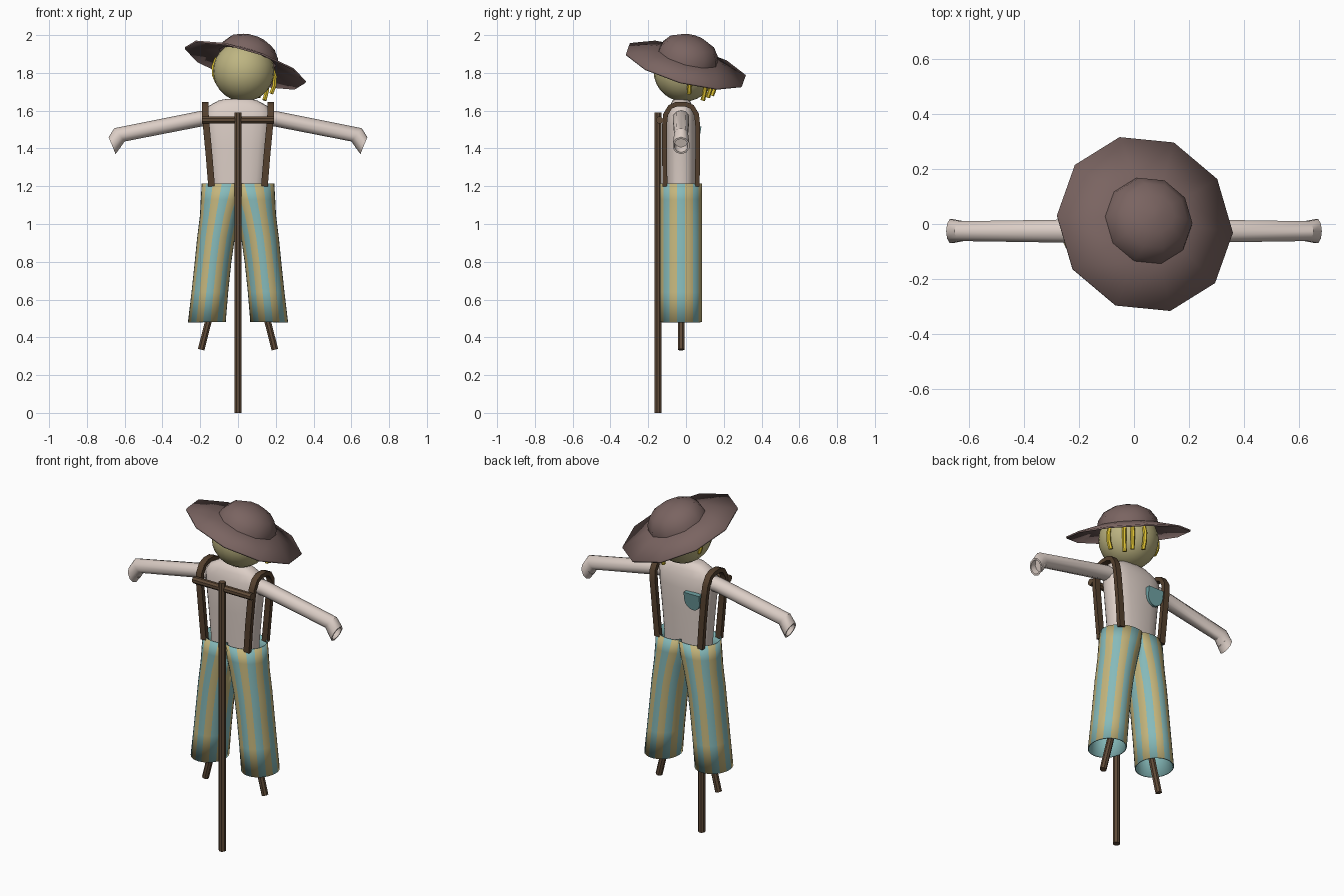
import bpy, bmesh, math
from mathutils import Vector, Matrix

if "Cube" in bpy.data.objects:
    bpy.data.objects.remove(bpy.data.objects["Cube"])

MID = -0.026  # depth of the body's middle plane


def material(name, r, g, b):
    lin = [((c / 255 + 0.055) / 1.055) ** 2.4 for c in (r, g, b)] + [1]
    m = bpy.data.materials.new(name)
    m.use_nodes = True
    m.diffuse_color = lin
    m.node_tree.nodes["Principled BSDF"].inputs["Base Color"].default_value = lin
    return m


felt = material("brown_felt", 122, 100, 97)
sack = material("sackcloth", 190, 181, 130)
linen = material("pale_linen", 220, 206, 198)
teal = material("teal_cloth", 134, 186, 186)
tan = material("tan_cloth", 196, 181, 124)
wood = material("wood", 96, 75, 56)
leather = material("leather", 84, 64, 46)
straw = material("straw", 222, 194, 50)
patch = material("pocket_teal", 112, 162, 164)


def finish(name, bm, mats, angle=35):
    bmesh.ops.recalc_face_normals(bm, faces=bm.faces)
    mesh = bpy.data.meshes.new(name)
    bm.to_mesh(mesh)
    bm.free()
    for m in mats:
        mesh.materials.append(m)
    ob = bpy.data.objects.new(name, mesh)
    bpy.context.collection.objects.link(ob)
    bpy.ops.object.select_all(action='DESELECT')
    ob.select_set(True)
    bpy.context.view_layer.objects.active = ob
    bpy.ops.object.shade_smooth_by_angle(angle=math.radians(angle))
    return ob


def loft(rings, cap_start=True, cap_end=True, rule=None):
    """Skin a list of point rings; rule(i) gives the material of column i."""
    bm = bmesh.new()
    vs = [[bm.verts.new(p) for p in ring] for ring in rings]
    n = len(rings[0])
    for a, b in zip(vs, vs[1:]):
        for i in range(n):
            j = (i + 1) % n
            f = bm.faces.new((a[i], a[j], b[j], b[i]))
            if rule:
                f.material_index = rule(i)
    if cap_start:
        bm.faces.new(vs[0][::-1])
    if cap_end:
        bm.faces.new(vs[-1])
    return bm


def oval(centre, u, v, n, power=1.0, phase=0.0):
    pts = []
    for i in range(n):
        t = math.tau * i / n + phase
        c, s = math.cos(t), math.sin(t)
        c = math.copysign(abs(c) ** power, c)
        s = math.copysign(abs(s) ** power, s)
        pts.append(Vector(centre) + Vector(u) * c + Vector(v) * s)
    return pts


def sweep(name, path, a, b, sides, mat, ref=(1, 0, 0)):
    """Sweep an oval (or a bar, with 4 sides) along a path."""
    path = [Vector(p) for p in path]
    rings = []
    for i, p in enumerate(path):
        t = (path[min(i + 1, len(path) - 1)] - path[max(i - 1, 0)]).normalized()
        v = t.cross(Vector(ref)).normalized()
        u = v.cross(t)
        rings.append(oval(p, u * a, v * b, sides, phase=math.pi / sides))
    return finish(name, loft(rings), [mat], 40)


# Support pole and crossbar
sweep("support_pole", [(0, -0.147, 0), (0, -0.147, 1.59)], 0.02, 0.02, 8, wood)
sweep("crossbar", [(-0.19, -0.14, 1.55), (0.19, -0.14, 1.55)], 0.02, 0.02, 8, wood, (0, 1, 0))

# Shirt body: height, half width, half depth
body = [(1.12, .14, .075), (1.22, .143, .078), (1.4, .16, .082), (1.52, .174, .082),
        (1.585, .18, .075), (1.625, .155, .06), (1.655, .1, .045), (1.662, .06, .03)]
finish("shirt_body", loft([oval((0, MID, z), (rx, 0, 0), (0, ry, 0), 20, 0.75)
                           for z, rx, ry in body]), [linen], 50)

# Sleeves, trousers, leg sticks and braces on both sides
sleeve = [((.1, 1.61), (.1, 1.525), .046), ((.2, 1.598), (.2, 1.515), .045),
          ((.655, 1.507), (.6, 1.437), .038), ((.685, 1.46), (.648, 1.37), .046)]
leg = [(1.215, .06, .132), (1.13, .078, .119), (1.05, .095, .106), (.93, .116, .1),
       (.8, .132, .097), (.64, .149, .097), (.48, .165, .1)]
strap = [(.14, .085, 1.2), (.153, .088, 1.36), (.168, .088, 1.52), (.173, .082, 1.58),
         (.173, .058, 1.62), (.173, .025, 1.634)]

for side, s in (("left", 1), ("right", -1)):
    rings = []
    for top, low, ry in sleeve:
        t, l = (Vector((s * p[0], MID, p[1])) for p in (top, low))
        rings.append(oval((t + l) / 2, (t - l) / 2, (0, ry, 0), 10))
    # hollow cuff at the end of the sleeve
    mid = sum(rings[-1], Vector()) / 10
    lip = [mid + (p - mid) * 0.8 for p in rings[-1]]
    rings += [lip, [p + Vector((-s * 0.03, 0, 0.025)) for p in lip]]
    finish(side + "_sleeve", loft(rings), [linen], 40)

    # striped trouser leg, flattened against the middle seam
    rings = []
    for z, cx, rx in leg:
        ring = oval((cx, MID, z), (rx, 0, 0), (0, 0.112, 0), 32)
        rings.append([Vector((s * max(p.x, 0), p.y, p.z)) for p in ring])
    bm = loft(rings, False, False, lambda i: 1 - ((i + 1) // 2) % 2)
    seam = [f for f in bm.faces if all(abs(v.co.x) < 1e-4 for v in f.verts)]
    bmesh.ops.delete(bm, geom=seam, context='FACES')
    trouser = finish(side + "_trouser_leg", bm, [tan, teal, teal], 50)
    lining = trouser.modifiers.new("lining", 'SOLIDIFY')
    lining.thickness = 0.006
    lining.offset = -1
    lining.material_offset = 1
    lining.material_offset_rim = 1

    sweep(side + "_leg_stick", [(s * .09, MID, .75), (s * .195, MID, .335)],
          0.019, 0.019, 8, wood)

    half = [(s * x, MID - y, z) for x, y, z in strap]
    other = [(x, 2 * MID - y, z) for x, y, z in reversed(half)]
    sweep(side + "_brace", half + other, 0.025, 0.018, 4, leather)

# Chest pocket: flat top, round bottom, leaning out at the top
bm = bmesh.new()
outline = [(-.05, .045), (.05, .045)] + [
    (.05 * math.cos(a), -.055 * math.sin(a)) for a in
    [math.pi * k / 8 for k in range(9)]]
back, front = [], []
for x, z in outline:
    y = 0.066 + 0.16 * (z + 0.05)
    back.append(bm.verts.new((x - .09, 0.05, z + 1.47)))
    front.append(bm.verts.new((x - .09, y, z + 1.47)))
bm.faces.new(front)
for i in range(len(front)):
    j = (i + 1) % len(front)
    bm.faces.new((front[i], front[j], back[j], back[i]))
finish("chest_pocket", bm, [patch], 30)

# Head
HEAD = Vector((0.03, -0.01, 1.81))
bm = bmesh.new()
bmesh.ops.create_uvsphere(bm, u_segments=24, v_segments=14, radius=0.162,
                          matrix=Matrix.Translation(HEAD))
finish("head", bm, [sack], 60)

# Straw hair hanging below the hat: angle, top and bottom heights
for k, (deg, top, low) in enumerate([(10, 1.83, 1.69), (42, 1.82, 1.655), (58, 1.82, 1.67),
                                     (82, 1.83, 1.68), (162, 1.88, 1.75)]):
    a = math.radians(deg)
    out = Vector((math.cos(a), math.sin(a), 0))
    path = []
    for t, r in ((0, .15), (.35, .168), (.7, .165), (1, .148)):
        p = HEAD + out * r
        p.z = top + (low - top) * t
        path.append(p)
    sweep(f"straw_hair_{k + 1}", path, 0.012, 0.012, 6, straw)

# Hat: a ten-sided lathe of brim and crown, tipped over
profile = [(.335, 0), (.165, .045), (.158, .075), (.125, .12), (.07, .147), (.015, .156)]
tilt = Vector((0, 0, 1)).rotation_difference(Vector((.31, .27, 1)).normalized())
place = Matrix.Translation((0.04, 0, 1.845)) @ tilt.to_matrix().to_4x4()
bm = loft([oval((0, 0, h), (r, 0, 0), (0, r, 0), 10, phase=-0.06) for r, h in profile],
          cap_start=False)
bm.transform(place)
hat = finish("hat", bm, [felt], 38)
thick = hat.modifiers.new("felt_thickness", 'SOLIDIFY')
thick.thickness = 0.01
thick.offset = -1
